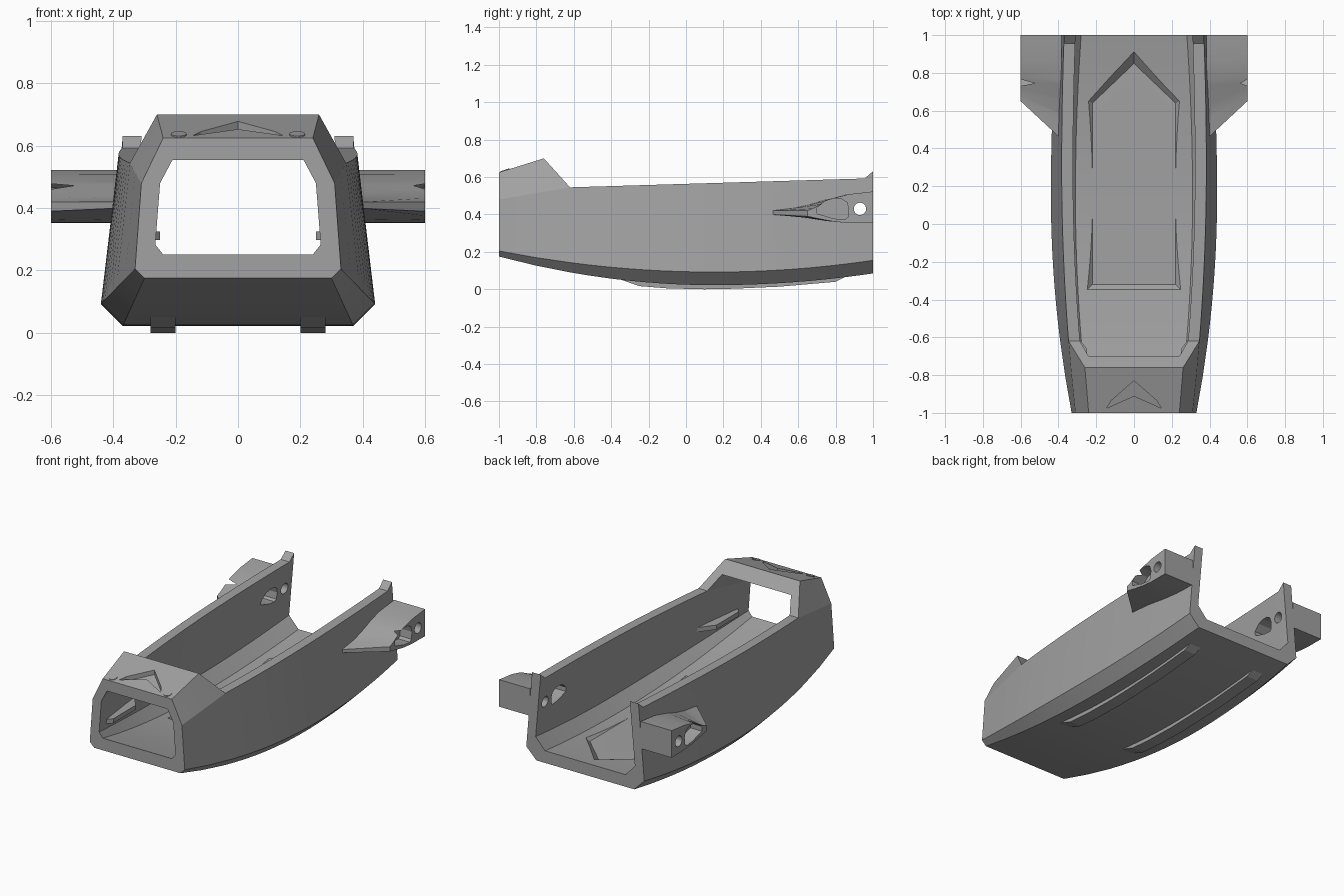
import bpy, bmesh, math
from mathutils import Vector

if "Cube" in bpy.data.objects:
    bpy.data.objects.remove(bpy.data.objects["Cube"])

grey = bpy.data.materials.new("hull grey")
grey.diffuse_color = (0.36, 0.36, 0.36, 1)
grey.use_nodes = True
grey.node_tree.nodes["Principled BSDF"].inputs["Base Color"].default_value = grey.diffuse_color


def make(name, bm):
    bmesh.ops.remove_doubles(bm, verts=bm.verts[:], dist=1e-5)
    bmesh.ops.recalc_face_normals(bm, faces=bm.faces[:])
    me = bpy.data.meshes.new(name)
    bm.to_mesh(me)
    bm.free()
    ob = bpy.data.objects.new(name, me)
    bpy.context.collection.objects.link(ob)
    me.materials.append(grey)
    return ob


def loft(name, a, b):
    """Closed solid between two matching point loops."""
    bm = bmesh.new()
    va, vb = [bm.verts.new(p) for p in a], [bm.verts.new(p) for p in b]
    n = len(a)
    bm.faces.new(va)
    bm.faces.new(vb)
    for i in range(n):
        bm.faces.new((va[i], va[(i + 1) % n], vb[(i + 1) % n], vb[i]))
    return make(name, bm)


def extrude_x(name, prof, x0, x1):
    return loft(name, [(x0, y, z) for y, z in prof], [(x1, y, z) for y, z in prof])


def boolean(ob, other, op):
    m = ob.modifiers.new(op, 'BOOLEAN')
    m.operation, m.solver, m.object = op, 'EXACT', other
    bpy.context.view_layer.objects.active = ob
    bpy.ops.object.modifier_apply(modifier=m.name)
    bpy.data.objects.remove(other)


# Hull curves along the length
def bow(y, base, front, back, mid=0.15):
    return base + (front if y < mid else back) * (y - mid) ** 2


def top_z(y):
    if y < -0.62:
        return 0.48 + (y + 1) / 0.38 * 0.065
    return 0.545 + (y + 0.62) * 0.03 + max(0, y - 0.955) * 0.83


def section(y):
    wb, zb = bow(y, 0.37, -0.053, -0.042), bow(y, 0.022, 0.1157, 0.087)
    wc, zc = bow(y, 0.44, -0.083, -0.0415), bow(y, 0.092, 0.0854, 0.087)
    ws, zs = bow(y, 0.383, -0.0432, -0.027, 0.3), top_z(y)
    return [(wb, y, zb), (wc, y, zc), (ws, y, zs),
            (ws - 0.06, y, zs), (wc - 0.065, y, zc + 0.078), (wb - 0.06, y, zb + 0.076)]


def flip(p):
    return (-p[0], p[1], p[2])


stations = [-1, -0.81, -0.62] + [-0.62 + 1.575 * i / 16 for i in range(1, 17)] + [1]
bm = bmesh.new()


def quad(*pts):
    bm.faces.new([bm.verts.new(p) for p in pts])


# Open tub: bottom, chines, walls and floor
for y0, y1 in zip(stations, stations[1:]):
    a, b = section(y0), section(y1)
    for i in range(5):
        if i == 2 and y1 < -0.6:
            continue
        for f in (lambda p: p, flip):
            quad(f(a[i]), f(a[i + 1]), f(b[i + 1]), f(b[i]))
    for i in (0, 5):
        quad(a[i], b[i], flip(b[i]), flip(a[i]))
for y in (-1, 1):
    s = section(y)
    for f in (lambda p: p, flip):
        for i, j, k, l in ((0, 1, 4, 5), (1, 2, 3, 4)):
            quad(f(s[i]), f(s[j]), f(s[k]), f(s[l]))
    quad(s[0], s[5], flip(s[5]), flip(s[0]))


# Front hood arching over the bow
def arch(t):
    s = section((-1, -0.81, -0.62)[int(t * 2)])
    top = Vector((0.24, -1, 0.625)).lerp(Vector((0.26, -0.76, 0.70)), t)
    ceil = Vector((0.21, -1, 0.555)).lerp(Vector((0.24, -0.70, 0.63)), t)
    return [s[2], tuple(top), tuple(ceil), s[3]]


for t in (0, 0.5):
    a, b = arch(t), arch(t + 0.5)
    for f in (lambda p: p, flip):
        for i in (0, 2):
            quad(f(a[i]), f(a[i + 1]), f(b[i + 1]), f(b[i]))
    for i in (1, 2):
        quad(a[i], b[i], flip(b[i]), flip(a[i]))
for t in (0, 1):
    a = arch(t)
    for f in (lambda p: p, flip):
        quad(*[f(p) for p in a])
    quad(a[1], a[2], flip(a[2]), flip(a[1]))
hull = make("hull", bm)

# Side wings with swept leading edge
root = [(0.45, 0.42), (0.58, 0.435), (0.66, 0.452), (0.75, 0.48), (0.86, 0.507), (1, 0.523),
        (1, 0.353), (0.87, 0.354), (0.75, 0.365), (0.62, 0.385), (0.45, 0.40)]
tip = [(0.65, 0.42), (0.68, 0.432), (0.72, 0.455), (0.78, 0.485), (0.87, 0.508), (1, 0.523),
       (1, 0.353), (0.87, 0.354), (0.79, 0.362), (0.72, 0.375), (0.65, 0.39)]
for s in (-1, 1):
    wing = loft("wing", [(s * 0.385, y, z) for y, z in root], [(s * 0.6, y, z) for y, z in tip])
    boolean(hull, wing, 'UNION')

# Wing pin holes and teardrop pockets, outside and inside
hole = [(0.93 + 0.033 * math.cos(i * math.pi / 12), 0.43 + 0.033 * math.sin(i * math.pi / 12))
        for i in range(24)]
boolean(hull, extrude_x("pin_cutter", hole, -0.8, 0.8), 'DIFFERENCE')
drop = [(0.70, 0.405), (0.70, 0.435), (0.745, 0.472), (0.79, 0.485), (0.83, 0.483), (0.86, 0.465),
        (0.87, 0.43), (0.865, 0.385), (0.85, 0.372), (0.79, 0.378)]
for s in (-1, 1):
    inner = [(0.80 + (y - 0.80) * 0.9, 0.43 + (z - 0.43) * 0.9) for y, z in drop]
    boolean(hull, extrude_x("outer_pocket", drop, s * 0.52, s * 0.7), 'DIFFERENCE')
    boolean(hull, extrude_x("inner_pocket", inner, s * 0.2, s * 0.45), 'DIFFERENCE')

# Flat arrow-shaped floor pocket with sloped sides
low = [(-0.22, -0.32), (0.22, -0.32), (0.22, 0.64), (0, 0.85), (-0.22, 0.64)]
high = [(-0.30, -0.40), (0.30, -0.40), (0.30, 0.68), (0, 0.95), (-0.30, 0.68)]
boolean(hull, loft("floor_cutter", [(x, y, 0.099) for x, y in low],
                   [(x, y, 0.179) for x, y in high]), 'DIFFERENCE')

# Chevron recess in the hood
chev = [(0, -0.83), (0.12, -0.935), (0.145, -0.975), (0, -0.91), (-0.145, -0.975), (-0.12, -0.935)]
boolean(hull, loft("chevron_cutter", [(x, y, 0.597 + (y + 1) * 0.3125) for x, y in chev],
                   [(x, y, 0.8) for x, y in chev]), 'DIFFERENCE')

# Round studs on the hood, keels below, ledges inside the bow
for s in (-1, 1):
    ring = [(s * 0.19 + 0.025 * math.cos(i * math.pi / 10), -0.968 + 0.025 * math.sin(i * math.pi / 10))
            for i in range(20)]
    loft("hood_stud", [(x, y, 0.622 + (y + 1) * 0.3125) for x, y in ring],
         [(x, y, 0.629 + (y + 1) * 0.3125) for x, y in ring])
    keel = [(-0.35, 0.052), (-0.25, 0.017), (-0.1, 0.005), (0.1, 0), (0.25, 0.003), (0.5, 0.014),
            (0.8, 0.04), (0.85, 0.066), (0.5, 0.045), (0.15, 0.035), (-0.1, 0.04)]
    extrude_x("keel", keel, s * 0.20, s * 0.28)
    ledge = [(0.31, -0.95), (0.25, -0.88), (0.25, -0.66), (0.335, -0.55)]
    loft("ledge", [(s * x, y, 0.297) for x, y in ledge], [(s * x, y, 0.325) for x, y in ledge])

bpy.ops.object.select_all(action='DESELECT')
hull.select_set(True)
bpy.context.view_layer.objects.active = hull
bpy.ops.object.shade_smooth_by_angle(angle=math.radians(15))
